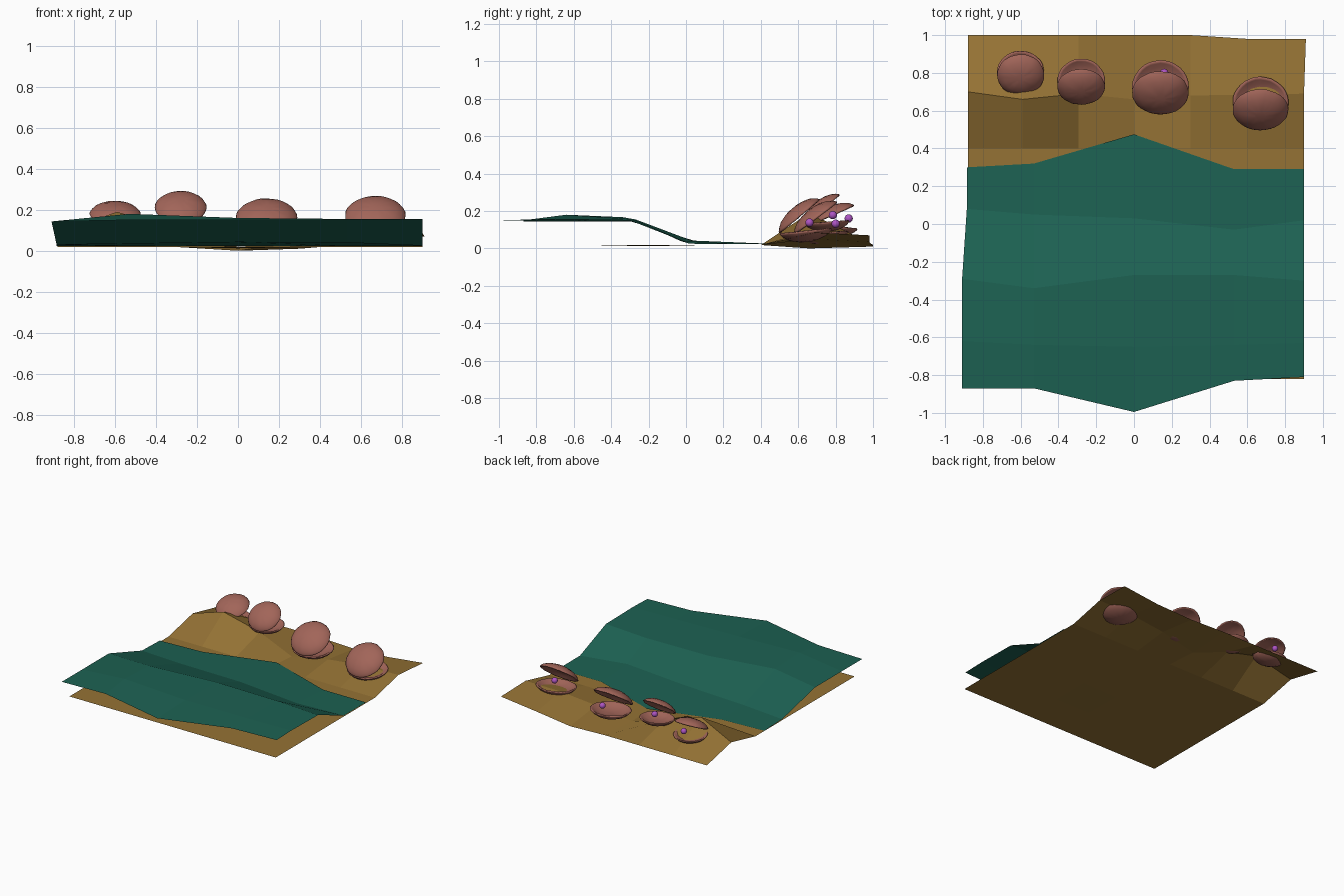
import bpy, bmesh, math, random
from mathutils import Matrix, Vector

if "Cube" in bpy.data.objects:
    bpy.data.objects.remove(bpy.data.objects["Cube"])
random.seed(4)

def mat(name, rgb):
    m = bpy.data.materials.new(name)
    m.diffuse_color = (*rgb, 1)
    m.use_nodes = True
    m.node_tree.nodes["Principled BSDF"].inputs["Base Color"].default_value = m.diffuse_color
    return m

SAND = mat("sand", (0.30, 0.17, 0.035))
WATER = mat("water", (0.012, 0.12, 0.085))
SHELL = mat("shell", (0.36, 0.13, 0.10))
PEARL = mat("pearl", (0.42, 0.09, 0.55))

def make(name, verts, faces, material):
    me = bpy.data.meshes.new(name)
    me.from_pydata(verts, [], faces)
    me.materials.append(material)
    ob = bpy.data.objects.new(name, me)
    bpy.context.collection.objects.link(ob)
    return ob

def sheet(name, rows, material):
    """Flat-shaded grid from rows of points, front to back."""
    n = len(rows[0])
    verts = [p for r in rows for p in r]
    faces = [(j*n+i, j*n+i+1, (j+1)*n+i+1, (j+1)*n+i)
             for j in range(len(rows)-1) for i in range(n-1)]
    return make(name, verts, faces, material)

# sand: level bed with a raised, bumpy strip at the back
sx = [-0.88, -0.59, -0.295, 0.0, 0.30, 0.60, 0.90]
rows = [[(x, y, 0.012 if (x == 0 and y == -0.2) else 0.018) for x in sx]
        for y in (-0.82, -0.51, -0.2, 0.1, 0.4)]
rows.append(list(zip(sx, (0.70, 0.66, 0.69, 0.66, 0.68, 0.685, 0.69),
                     (0.085, 0.19, 0.10, 0.0, 0.05, 0.08, 0.085))))
rows.append(list(zip(sx[:-1] + [0.91], (1, 1, 1, 1, 1, 0.98, 0.98),
                     (0.02, 0.02, 0.02, 0.02, 0.01, 0.035, 0.07))))
sheet("sand_bed", rows, SAND)

# water: a wave that drops down onto the beach
wx = [-0.91, -0.53, 0.0, 0.53, 0.90]
wy = [(-0.87, -0.87, -0.995, -0.83, -0.81),
      (-0.62, -0.64, -0.65, -0.64, -0.63),
      (-0.29, -0.34, -0.27, -0.27, -0.30),
      (0.08, 0.05, 0.03, -0.03, 0.02),
      (0.30, 0.32, 0.475, 0.29, 0.29)]
wz = [(0.143, 0.15, 0.15, 0.15, 0.15),
      (0.143, 0.18, 0.16, 0.155, 0.155),
      (0.143, 0.167, 0.155, 0.15, 0.15),
      (0.03, 0.035, 0.042, 0.04, 0.025),
      (0.024, 0.024, 0.024, 0.024, 0.024)]
rows = [list(zip(wx, y, z)) for y, z in zip(wy, wz)]
for r in rows[3:]:
    r[0] = (-0.885, r[0][1], r[0][2])
sheet("water_wave", rows, WATER)

# shell half: hollow bowl turned from a profile, lightly wrinkled
PROFILE = [(0.2, -0.37), (0.45, -0.33), (0.7, -0.25), (0.88, -0.14), (0.97, -0.05),
           (1.0, 0.0), (0.95, 0.035), (0.88, 0.0), (0.72, -0.10), (0.45, -0.18), (0.2, -0.21)]
SEG = 32

def shell_half(name, matrix):
    verts, n = [], len(PROFILE)
    for s in range(SEG):
        a = 2*math.pi*s/SEG
        k = 1 + random.uniform(-0.012, 0.012)
        for r, z in PROFILE:
            verts.append(matrix @ Vector((r*k*math.cos(a), 0.95*r*k*math.sin(a),
                                          z + random.uniform(-0.008, 0.008))))
    faces = [(s*n+i, ((s+1) % SEG)*n+i, ((s+1) % SEG)*n+i+1, s*n+i+1)
             for s in range(SEG) for i in range(n-1)]
    faces.append([s*n for s in reversed(range(SEG))])
    faces.append([s*n+n-1 for s in range(SEG)])
    ob = make(name, verts, faces, SHELL)
    bm = bmesh.new()
    bm.from_mesh(ob.data)
    bmesh.ops.recalc_face_normals(bm, faces=bm.faces)
    bm.to_mesh(ob.data)
    bm.free()
    ob.data.shade_smooth()

def pearl(name, loc, r=0.022):
    bpy.ops.mesh.primitive_uv_sphere_add(segments=20, ring_count=12, radius=r, location=loc)
    ob = bpy.context.object
    ob.name = name
    ob.data.materials.append(PEARL)
    ob.data.shade_smooth()

# clams: centre, radius, tilt, opening angle, pearl position
CLAMS = [((-0.60, 0.80, 0.115), 0.125, -6, 30, (-0.59, 0.87, 0.16)),
         ((-0.28, 0.755, 0.138), 0.127, 4, 35, (-0.28, 0.785, 0.178)),
         ((0.14, 0.725, 0.08), 0.150, 4, 33, (0.16, 0.80, 0.132)),
         ((0.67, 0.64, 0.09), 0.148, 6, 34, (0.67, 0.66, 0.138))]
for i, (c, r, tilt, opening, p) in enumerate(CLAMS, 1):
    base = (Matrix.Translation(c) @ Matrix.Rotation(math.radians(tilt), 4, 'X')
            @ Matrix.Scale(r, 4))
    hinge = Vector((0, -0.95, 0.03))
    lid = (base @ Matrix.Translation(hinge) @ Matrix.Rotation(math.radians(opening), 4, 'X')
           @ Matrix.Translation(-hinge + Vector((0, 0, 0.05))) @ Matrix.Scale(-1, 4, (0, 0, 1)))
    shell_half(f"clam_{i}_lower_shell", base)
    shell_half(f"clam_{i}_upper_shell", lid)
    pearl(f"clam_{i}_pearl", p)
